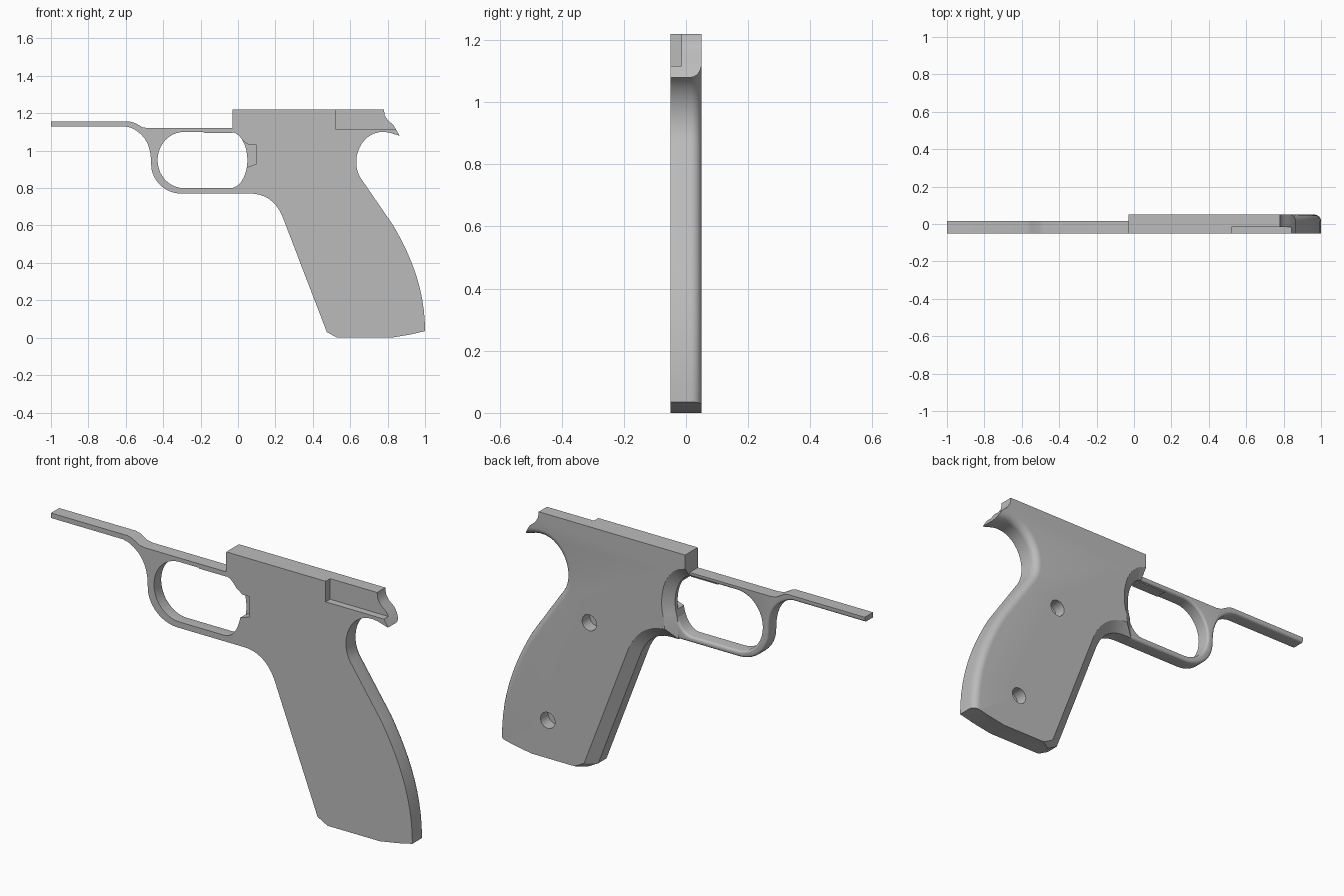
import bpy, bmesh, math
from mathutils import Vector
from mathutils.geometry import interpolate_bezier

cube = bpy.data.objects.get("Cube")
if cube:
    bpy.data.objects.remove(cube)

grey = bpy.data.materials.new("plain grey")
grey.use_nodes = True
grey.diffuse_color = (0.5, 0.5, 0.5, 1)
grey.node_tree.nodes["Principled BSDF"].inputs["Base Color"].default_value = (0.5, 0.5, 0.5, 1)

FRONT, STEP, BACK = -0.05, 0.015, 0.05


def arc(cx, cz, rx, rz, a0, a1, n):
    angles = [math.radians(a0 + (a1 - a0) * i / n) for i in range(n + 1)]
    return [(cx + rx * math.cos(a), cz + rz * math.sin(a)) for a in angles]


def bezier(a, b, c, d, n=12):
    pts = interpolate_bezier(*[Vector((x, 0, z)) for x, z in (a, b, c, d)], n)
    return [(p.x, p.z) for p in pts]


def edges(points, style="flat", size=0.0):
    """Tag each point with the treatment of the edge that leaves it."""
    return [(Vector(p), style, size) for p in points]


def inset(outline, s):
    """Move every edge inward by its own amount at rounding stage s."""
    result, count = [], len(outline)
    normals, amounts = [], []
    for i, (p, style, size) in enumerate(outline):
        d = (outline[(i + 1) % count][0] - p).normalized()
        normals.append(Vector((-d.y, d.x)))
        k = {"flat": 0, "chamfer": s, "round": 1 - math.sqrt(max(0, 1 - s * s))}[style]
        amounts.append(size * k)
    for i in range(count):
        n1, n2, d1, d2 = normals[i - 1], normals[i], amounts[i - 1], amounts[i]
        c = n1.dot(n2)
        det = 1 - c * c
        if det < 1e-4:
            move = n2 * d2
        else:
            move = n1 * ((d1 - c * d2) / det) + n2 * ((d2 - c * d1) / det)
        result.append(outline[i][0] + move)
    return result


def make_object(name, bm):
    bmesh.ops.recalc_face_normals(bm, faces=bm.faces)
    mesh = bpy.data.meshes.new(name)
    bm.to_mesh(mesh)
    bm.free()
    mesh.materials.append(grey)
    obj = bpy.data.objects.new(name, mesh)
    bpy.context.collection.objects.link(obj)
    return obj


def shell(name, outline, y0, y1, y2, steps=6):
    """Straight wall from y0 to y1, then shaped edges up to y2."""
    bm = bmesh.new()
    stages = [(y0, 0.0)]
    for i in range(steps + 1):
        s = math.sin(math.pi / 2 * i / steps)
        stages.append((y1 + (y2 - y1) * s, s))
    rings = [[bm.verts.new((p.x, y, p.y)) for p in inset(outline, s)] for y, s in stages]
    for a, b in zip(rings, rings[1:]):
        for i in range(len(a)):
            j = (i + 1) % len(a)
            bm.faces.new((a[i], a[j], b[j], b[i]))
    bm.faces.new(rings[0])
    bm.faces.new(rings[-1])
    return make_object(name, bm)


def prism(name, points, y0, y1):
    return shell(name, edges(points), y0, y0 + (y1 - y0) / 2, y1, 1)


def cut(target, cutter):
    mod = target.modifiers.new(cutter.name, "BOOLEAN")
    mod.operation = "DIFFERENCE"
    mod.solver = "EXACT"
    mod.object = cutter
    cutter.hide_render = True
    cutter.hide_viewport = True
    cutter.display_type = "WIRE"


# Grip and upper body
CH = 0.05
rear_hole = arc(-0.04, 0.95, 0.09, 0.15, 84, -30, 14)
grip_front = [(0.03, 0.77)] + bezier((0.08, 0.77), (0.15, 0.765), (0.2, 0.73), (0.235, 0.655), 8)
backstrap = bezier((1, 0.035), (1, 0.25), (0.93, 0.43), (0.83, 0.6)) + \
    bezier((0.655, 0.855), (0.59, 0.96), (0.67, 1.13), (0.81, 1.096), 16)
body_outline = (
    edges([(-0.03, 1.22)])
    + edges(rear_hole + grip_front, "chamfer", CH)
    + edges([(0.475, 0.03)], "chamfer", CH / 2)
    + edges([(0.53, 0), (0.82, 0), (0.92, 0.017)])
    + edges(backstrap, "round", 0.035)
    + edges([(0.865, 1.08), (0.83, 1.138), (0.8, 1.163), (0.784, 1.19), (0.78, 1.22)])
)
body = shell("grip_body", body_outline, FRONT, STEP, BACK)

# Thin guard loop with the forward rail
R = 0.012
guard_outline = (
    edges([(-1, 1.155)])
    + edges([(-1, 1.13), (-0.6, 1.13)], "round", R)
    + edges(bezier((-0.57, 1.122), (-0.5, 1.09), (-0.465, 1.03), (-0.465, 0.94), 8), "round", R)
    + edges(arc(-0.3, 0.93, 0.165, 0.16, 190, 270, 10), "round", R)
    + edges([(0.03, 0.77)])
    + edges(arc(-0.04, 0.95, 0.09, 0.15, -30, -90, 8), "round", R)
    + edges(arc(-0.29, 0.95, 0.14, 0.15, 270, 90, 20), "round", R)
    + edges([(-0.03, 1.1), (-0.03, 1.12), (-0.48, 1.12)])
    + edges([(-0.51, 1.125), (-0.55, 1.148), (-0.575, 1.155)])
)
guard = shell("guard_and_rail", guard_outline, FRONT, STEP - R, STEP, 4)

# Small lip under the top of the guard
lip = prism("guard_lip", [(-0.19, 1.106), (-0.18, 1.095), (-0.03, 1.095), (-0.03, 1.106)],
            FRONT + 0.002, 0.005)

# Rear pocket, side slot and blind screw holes
cut(body, prism("pocket_cutter", [(0.52, 1.3), (0.52, 1.117), (1.1, 1.117), (1.1, 1.3)], -0.1, -0.015))
cut(body, prism("slot_cutter", [(0, 1.072), (0, 0.89), (0.045, 0.91), (0.1, 0.93), (0.1, 1.03), (0.06, 1.03)],
                -0.1, -0.005))
for i, (x, z) in enumerate([(0.5, 0.74), (0.73, 0.19)]):
    cut(body, prism(f"screw_hole_cutter_{i + 1}", arc(x, z, 0.04, 0.04, 0, 345, 23), -0.01, 0.1))

# Smooth the curved edges and keep the corners crisp
bpy.ops.object.select_all(action="DESELECT")
for obj in (body, guard):
    obj.select_set(True)
    bpy.context.view_layer.objects.active = obj
bpy.ops.object.shade_smooth_by_angle(angle=math.radians(30))
